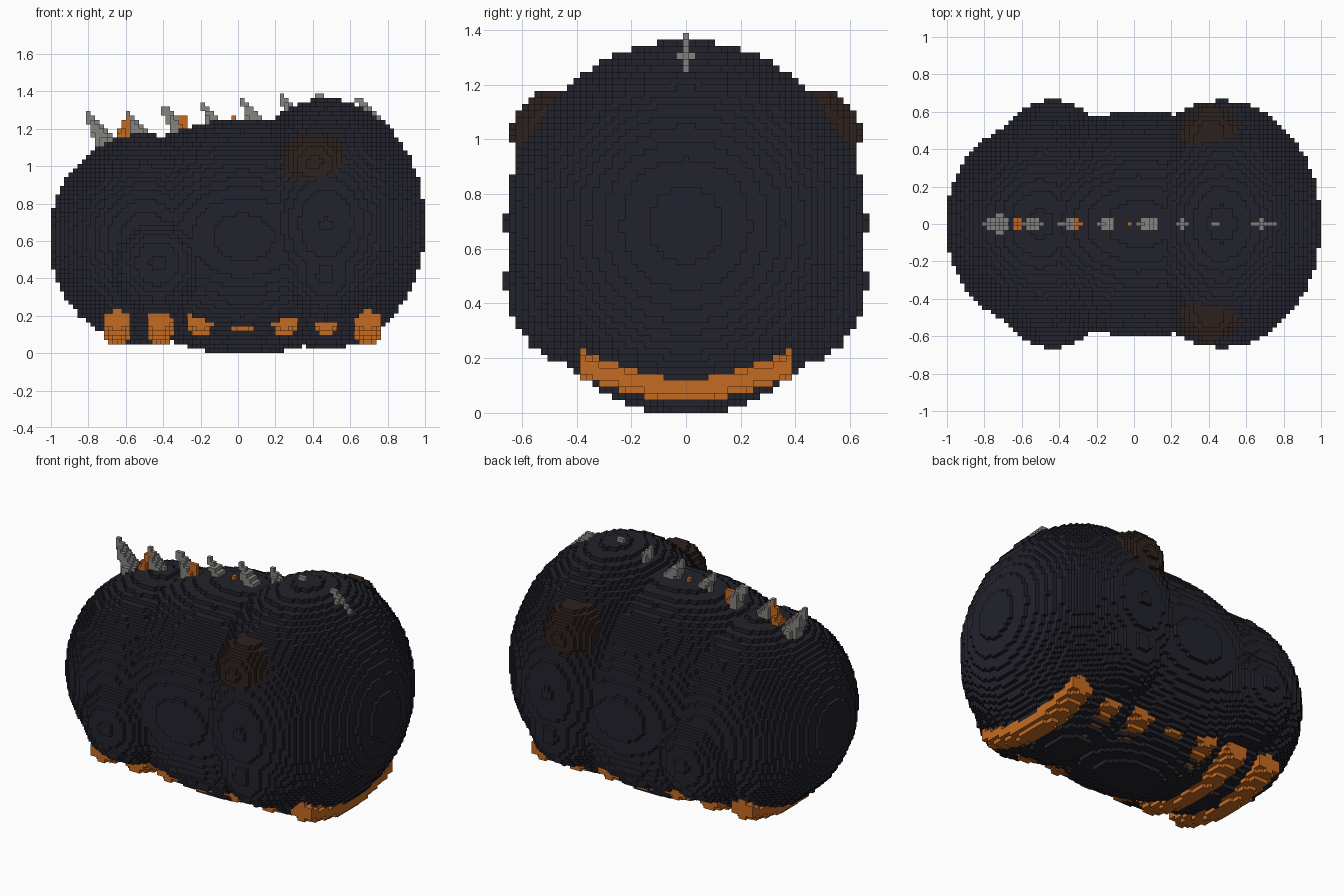
import bpy
from math import floor, ceil
from mathutils import Vector

cube = bpy.data.objects.get("Cube")
if cube:
    bpy.data.objects.remove(cube, do_unlink=True)

STEP = 2 / 85          # edge length of one block
cells = {}             # block index -> part name


def fill(part, lo, hi, inside):
    """Claim every block in the box whose centre passes the test."""
    rng = [range(floor(a / STEP) - 1, ceil(b / STEP) + 2) for a, b in zip(lo, hi)]
    for i in rng[0]:
        for j in rng[1]:
            for k in rng[2]:
                if k >= 0 and inside(i * STEP, j * STEP, (k + 0.5) * STEP):
                    cells[i, j, k] = part


def ellipsoid(part, c, r):
    def inside(x, y, z):
        return (((x - c[0]) / r[0]) ** 2 + ((y - c[1]) / r[1]) ** 2
                + ((z - c[2]) / r[2]) ** 2) <= 1
    fill(part, [a - b for a, b in zip(c, r)], [a + b for a, b in zip(c, r)], inside)


def spike(part, base, tip, r_base, r_tip):
    a, axis = Vector(base), Vector(tip) - Vector(base)

    def inside(x, y, z):
        p = Vector((x, y, z)) - a
        t = p.dot(axis) / axis.length_squared
        return 0 <= t <= 1 and (p - axis * t).length <= r_base + (r_tip - r_base) * t
    lo = [min(u, v) - r_base for u, v in zip(base, tip)]
    hi = [max(u, v) + r_base for u, v in zip(base, tip)]
    fill(part, lo, hi, inside)


def belly_band(x0):
    """Curved bar that follows the underside from side to side."""
    def inside(x, y, z):
        zc = 0.097 + 0.55 * y * y
        return abs(y) < 0.39 and ((x - x0) / 0.072) ** 2 + ((z - zc) / 0.05) ** 2 <= 1
    fill("belly_bands", (x0 - 0.08, -0.4, 0), (x0 + 0.08, 0.4, 0.25), inside)


# Row of leaning spines along the back
for n, z in enumerate((1.28, 1.28, 1.31, 1.33, 1.36, 1.38, 1.39, 1.36)):
    x = -0.81 + 0.207 * n
    spike("back_spines", (x + 0.13, 0, z - 0.2), (x, 0, z), 0.065, 0.014)

# Glowing nubs between the rear spines
for x, z in ((-0.59, 1.27), (-0.29, 1.27), (-0.01, 1.26)):
    spike("back_nubs", (x - 0.04, 0, z - 0.17), (x, 0, z), 0.04, 0.016)

# Body masses
ellipsoid("body", (0.03, 0, 0.62), (0.83, 0.6, 0.63))      # middle
ellipsoid("body", (-0.5, 0, 0.61), (0.51, 0.56, 0.56))     # rear
ellipsoid("body", (0.47, 0, 0.69), (0.53, 0.66, 0.67))     # head
for side in (-1, 1):
    ellipsoid("body", (-0.43, side * 0.38, 0.48), (0.28, 0.282, 0.28))  # thigh
    ellipsoid("body", (0.47, side * 0.4, 0.42), (0.24, 0.24, 0.24))     # arm
    ellipsoid("side_spots", (0.41, side * 0.47, 1.02), (0.175, 0.17, 0.165))

# Belly bands
for n in range(7):
    belly_band(-0.645 + 0.223 * n)


def material(name, rgb):
    m = bpy.data.materials.new(name)
    m.use_nodes = True
    col = (*rgb, 1)
    m.diffuse_color = col
    bsdf = m.node_tree.nodes["Principled BSDF"]
    bsdf.inputs["Base Color"].default_value = col
    bsdf.inputs["Roughness"].default_value = 0.9
    return m


charcoal = material("charcoal", (0.016, 0.016, 0.025))
orange = material("orange", (0.56, 0.145, 0.016))
grey = material("grey", (0.24, 0.23, 0.215))
brown = material("dark_brown", (0.027, 0.016, 0.013))


def build(part, mat):
    """Mesh the exposed block sides of one part."""
    verts, faces = {}, []
    for cell, owner in cells.items():
        if owner != part:
            continue
        for axis in range(3):
            u, v = (axis + 1) % 3, (axis + 2) % 3
            for d in (0, 1):
                near = list(cell)
                near[axis] += 2 * d - 1
                if tuple(near) in cells:
                    continue
                quad = []
                for du, dv in ((0, 0), (1, 0), (1, 1), (0, 1)):
                    p = list(cell)
                    p[axis] += d
                    p[u] += du
                    p[v] += dv
                    quad.append(verts.setdefault(tuple(p), len(verts)))
                faces.append(quad if d else quad[::-1])
    coords = [((i - 0.5) * STEP, (j - 0.5) * STEP, k * STEP) for i, j, k in verts]
    mesh = bpy.data.meshes.new(part)
    mesh.from_pydata(coords, [], faces)
    mesh.materials.append(mat)
    bpy.context.collection.objects.link(bpy.data.objects.new(part, mesh))


for part, mat in (("body", charcoal), ("belly_bands", orange), ("back_nubs", orange),
                  ("back_spines", grey), ("side_spots", brown)):
    build(part, mat)
